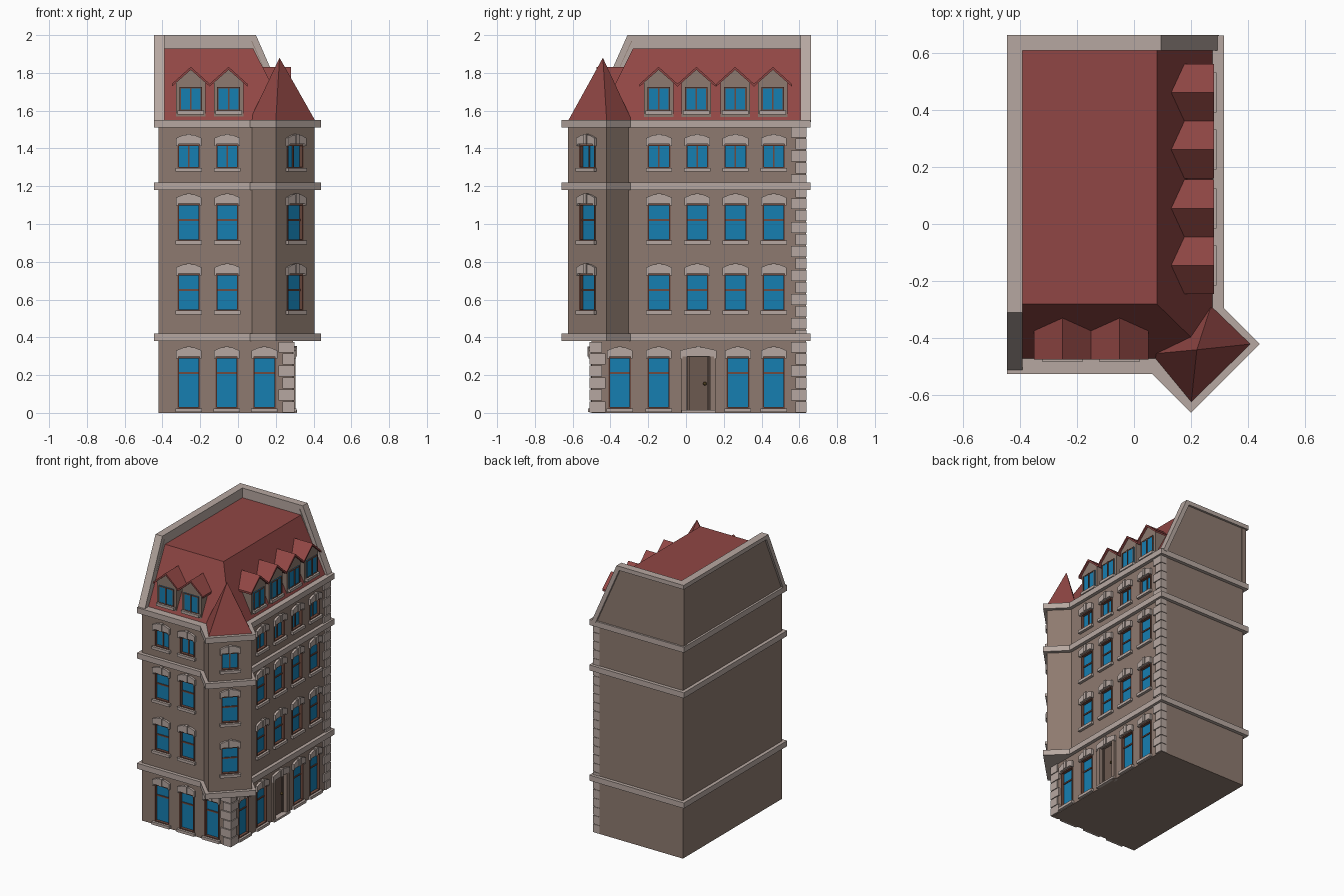
import bpy, bmesh
from mathutils import Vector, Matrix

if "Cube" in bpy.data.objects:
    bpy.data.objects.remove(bpy.data.objects["Cube"])

COLORS = {
    "wall": (0.27, 0.195, 0.16, 1), "stone": (0.47, 0.39, 0.355, 1),
    "roof": (0.28, 0.062, 0.058, 1), "glass": (0.008, 0.21, 0.44, 1),
    "frame": (0.16, 0.07, 0.05, 1), "door": (0.15, 0.10, 0.08, 1),
    "brass": (0.16, 0.10, 0.03, 1)}
mats = {}
for key, col in COLORS.items():
    mats[key] = bpy.data.materials.new(key)
    mats[key].diffuse_color = col
parts = {}   # name -> (bmesh, material key)


def part(name, mat):
    return parts.setdefault(name, (bmesh.new(), mat))[0]


def loft(bm, low, high):
    """Closed solid between two loops; a one-point upper loop gives a pyramid."""
    a = [bm.verts.new(p) for p in low]
    b = [bm.verts.new(p) for p in high]
    n = len(a)
    bm.faces.new(a)
    if len(b) > 1:
        bm.faces.new(b)
    for i in range(n):
        j = (i + 1) % n
        bm.faces.new([a[i], a[j], b[j], b[i]] if len(b) > 1 else [a[i], a[j], b[0]])


class Plane:
    """Drawing plane: u along, w up, o outward."""
    def __init__(self, origin, u, out, up=(0, 0, 1)):
        self.c, self.u, self.o, self.w = (Vector(origin), Vector(u).normalized(),
                                          Vector(out).normalized(), Vector(up))

    def at(self, u, o, w):
        return self.c + self.u * u + self.o * o + self.w * w

    def prism(self, bm, prof, o0, o1):
        loft(bm, [self.at(u, o0, w) for u, w in prof], [self.at(u, o1, w) for u, w in prof])

    def box(self, bm, u0, u1, w0, w1, o0, o1):
        self.prism(bm, [(u0, w0), (u1, w0), (u1, w1), (u0, w1)], o0, o1)


FRONT = Plane((0, -0.5, 0), (1, 0, 0), (0, -1, 0))
RIGHT = Plane((0.29, 0, 0), (0, 1, 0), (1, 0, 0))
BAY = Plane((0.3025, -0.5225, 0), (1, 1, 0), (1, -1, 0))
PLAN = Plane((0, 0, 0), (1, 0, 0), (0, 0, 1), (0, 1, 0))


def outline(d):
    """Plan of the upper storeys with the corner bay, grown outward by d."""
    k, m = 1.414 * d, 0.414 * d
    return [(-0.42 - d, 0.635 + d), (-0.42 - d, -0.5 - d), (0.075 - m, -0.5 - d),
            (0.2, -0.625 - k), (0.405 + k, -0.42), (0.29 + d, -0.305 + m),
            (0.29 + d, 0.635 + d)]


# walls and cornices
PLAN.box(part("ground_floor_walls", "wall"), -0.42, 0.29, -0.5, 0.635, 0, 0.4)
PLAN.prism(part("upper_walls", "wall"), outline(0), 0.4, 1.53)
for z in (0.38, 1.18, 1.51):
    PLAN.prism(part("cornices", "stone"), outline(0.025), z, z + 0.04)


def lintel(P, u, z, hw=0.068):
    bm = part("lintels", "stone")
    P.prism(bm, [(u - hw, z - 0.008), (u - hw, z + 0.035), (u - 0.032, z + 0.05),
                 (u + 0.032, z + 0.05), (u + hw, z + 0.035), (u + hw, z - 0.008),
                 (u + hw - 0.012, z - 0.008), (u + hw - 0.012, z + 0.003),
                 (u - hw + 0.012, z + 0.003), (u - hw + 0.012, z - 0.008)], -0.005, 0.016)
    P.box(bm, u - 0.012, u + 0.012, z + 0.003, z + 0.057, 0, 0.022)


def window(P, u, z0, z1, style, o=0.0, dormer=False):
    hw, t = 0.06, 0.008
    back = o - 0.022
    if dormer:
        back = o
    else:
        P.box(part("opening_cutter", "wall"), u - hw, u + hw, z0, z1, back, 0.08)
        lintel(P, u, z1)
    P.box(part("window_glass", "glass"), u - hw, u + hw, z0, z1, back - 0.004, back + 0.004)
    fr = part("window_frames", "frame")
    f1 = o + 0.006 if dormer else o + 0.003
    for s in (-1, 1):
        e = u + s * (hw - t / 2)
        P.box(fr, e - t / 2, e + t / 2, z0, z1, back, f1)
    for a in (z0, z1 - t):
        P.box(fr, u - hw, u + hw, a, a + t, back, f1)
    if style == "casement":
        P.box(fr, u - 0.004, u + 0.004, z0, z1, back, back + 0.01)
    else:
        zm = z0 + (z1 - z0) * (0.57 if style == "sash" else 0.69)
        P.box(fr, u - hw, u + hw, zm - 0.005, zm + 0.005, back, back + 0.01)
    P.box(part("sills", "stone"), u - 0.07, u + 0.07, z0 - 0.018, z0 + 0.002, o - 0.022, o + 0.02)


# windows on every floor
for u in (-0.26, -0.06, 0.14):
    window(FRONT, u, 0.022, 0.295, "transom")
for u in (-0.35, -0.145, 0.275, 0.465):
    window(RIGHT, u, 0.022, 0.295, "transom")
UPPER = [(FRONT, -0.26), (FRONT, -0.057), (BAY, 0)] + [(RIGHT, u) for u in (-0.143, 0.06, 0.262, 0.465)]
for P, u in UPPER:
    window(P, u, 0.54, 0.735, "sash")
    window(P, u, 0.91, 1.105, "sash")
    window(P, u, 1.295, 1.42, "casement")

# entrance door with stone surround and knob
D = 0.065
RIGHT.box(part("opening_cutter", "wall"), D - 0.06, D + 0.06, 0.012, 0.295, -0.03, 0.08)
door = part("door", "door")
RIGHT.box(door, D - 0.06, D + 0.06, 0.012, 0.295, -0.034, -0.018)
for s in (-1, 1):
    RIGHT.box(door, D + s * 0.052 - 0.006, D + s * 0.052 + 0.006, 0.012, 0.295, -0.03, -0.01)
    c = D + s * 0.076
    RIGHT.box(part("door_surround", "wall"), c - 0.015, c + 0.015, 0, 0.3, -0.005, 0.014)
RIGHT.box(part("door_step", "stone"), D - 0.09, D + 0.09, 0, 0.014, -0.02, 0.022)
lintel(RIGHT, D, 0.296, 0.096)
bmesh.ops.create_icosphere(part("door_knob", "brass"), subdivisions=2, radius=0.01,
                           matrix=Matrix.Translation(RIGHT.at(D + 0.035, -0.008, 0.155)))

# quoins: street corner on the ground floor, back corner at full height
q = part("quoins", "stone")
for i in range(6):
    a, b = (0.075, 0.055) if i % 2 else (0.055, 0.075)
    PLAN.box(q, 0.29 - a, 0.30, -0.51, -0.5 + b, i * 0.0633 + 0.002, i * 0.0633 + 0.06)
for i in range(24):
    a = 0.078 if i % 2 else 0.055
    PLAN.box(q, 0.25, 0.30, 0.635 - a, 0.638, i * 0.0633 + 0.002, i * 0.0633 + 0.06)

# mansard roof and pyramid over the bay
lo = [(-0.4, 0.62), (-0.4, -0.475), (0.28, -0.475), (0.28, 0.62)]
hi = [(-0.4, 0.62), (-0.4, -0.28), (0.08, -0.28), (0.08, 0.62)]
loft(part("mansard_roof", "roof"), [(x, y, 1.54) for x, y in lo], [(x, y, 1.93) for x, y in hi])
loft(part("bay_roof", "roof"), [(0.2, -0.625, 1.545), (0.41, -0.42, 1.545),
                                (0.27, -0.285, 1.545), (0.06, -0.455, 1.545)], [(0.22, -0.44, 1.88)])


# dormers
def dormer(P, u, o):
    P.prism(part("dormer_walls", "wall"), [(u - 0.078, 1.545), (u + 0.078, 1.545), (u + 0.078, 1.75),
            (u, 1.82), (u - 0.078, 1.75)], o - 0.15, o - 0.014)
    P.prism(part("dormer_roofs", "roof"), [(u - 0.1, 1.742), (u, 1.832), (u + 0.1, 1.742),
            (u + 0.1, 1.728), (u, 1.816), (u - 0.1, 1.728)], o - 0.16, o)
    window(P, u, 1.598, 1.725, "casement", o - 0.012, True)


for u in (-0.25, -0.05):
    dormer(FRONT, u, -0.025)
for u in (-0.145, 0.055, 0.26, 0.46):
    dormer(RIGHT, u, -0.01)


# parapet walls on the two blind sides, with stone coping
def parapet(P, foot, top, end):
    s = 0.03 if top > foot else -0.03
    P.prism(part("parapet_walls", "wall"), [(foot + s / 3, 1.54), (top + s / 3, 1.985),
            (end - s / 3, 1.985), (end - s / 3, 1.54)], 0.005, 0.04)
    P.prism(part("parapet_coping", "stone"), [(foot, 1.54), (top, 2.0), (end, 2.0), (end, 1.97),
            (top + s * 0.7, 1.97), (foot + s * 1.1, 1.54)], 0, 0.055)
    P.prism(part("parapet_lining", "stone"), [(foot + s, 1.54), (top + s, 1.98),
            (end - s, 1.98), (end - s, 1.54)], 0, 0.01)


parapet(Plane((-0.39, 0, 0), (0, 1, 0), (-1, 0, 0)), -0.515, -0.31, 0.66)
parapet(Plane((0, 0.607, 0), (1, 0, 0), (0, 1, 0)), 0.297, 0.095, -0.445)

# turn the collected parts into objects
objs = {}
for name, (bm, mat) in parts.items():
    bmesh.ops.recalc_face_normals(bm, faces=bm.faces)
    me = bpy.data.meshes.new(name)
    bm.to_mesh(me)
    bm.free()
    me.materials.append(mats[mat])
    objs[name] = bpy.data.objects.new(name, me)
    bpy.context.collection.objects.link(objs[name])

# cut the window and door openings
cutter = objs["opening_cutter"]
cutter.hide_render = True
for name in ("ground_floor_walls", "upper_walls"):
    ob = objs[name]
    mod = ob.modifiers.new("openings", "BOOLEAN")
    mod.operation, mod.solver, mod.object = "DIFFERENCE", "EXACT", cutter
    bpy.context.view_layer.objects.active = ob
    bpy.ops.object.modifier_apply(modifier=mod.name)
bpy.data.objects.remove(cutter)

for m in bpy.data.materials:
    if m.users and not m.is_grease_pencil:
        m.use_nodes = True
        m.node_tree.nodes["Principled BSDF"].inputs["Base Color"].default_value = m.diffuse_color
